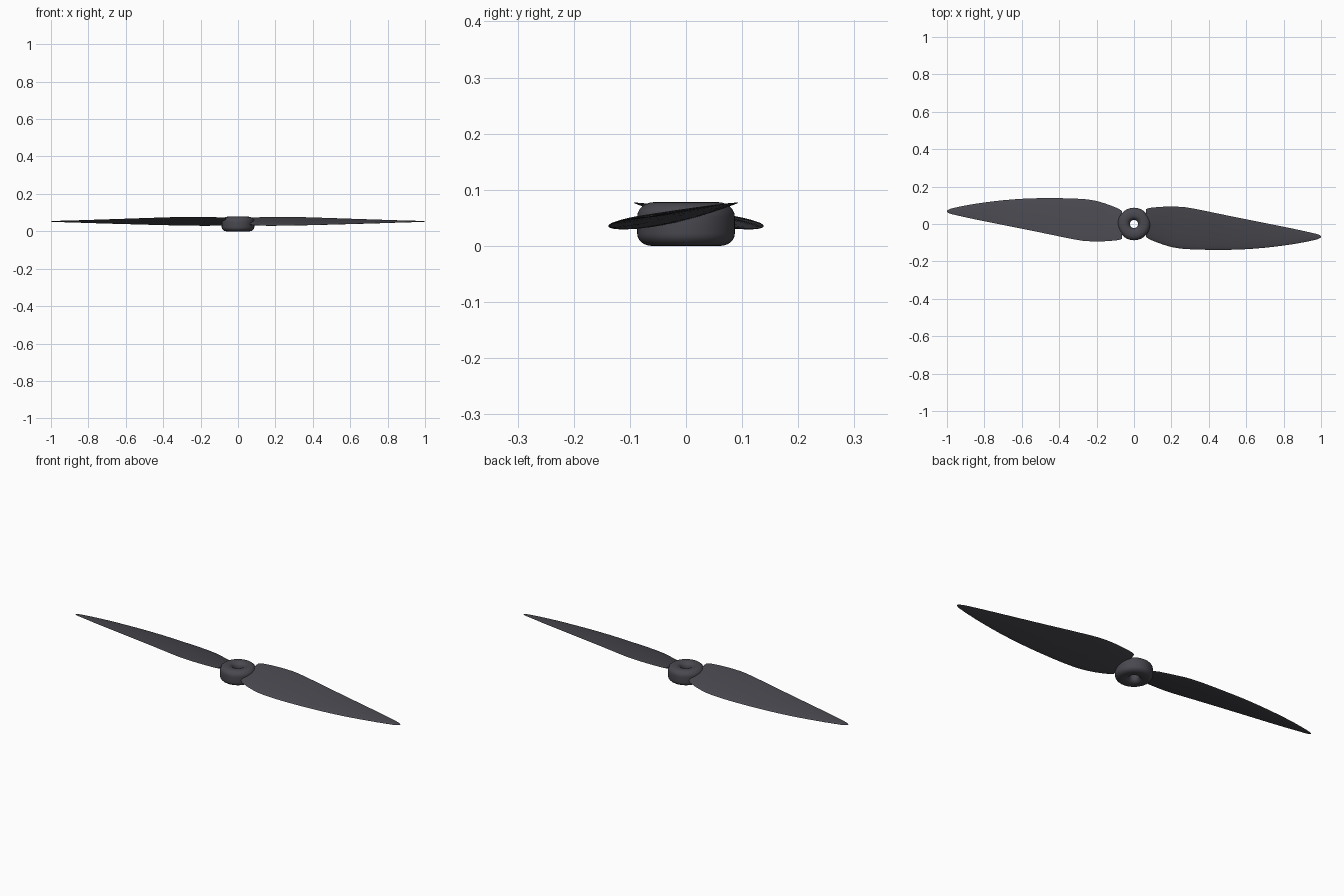
import bpy, bmesh, math
from mathutils import Matrix, Vector

if "Cube" in bpy.data.objects:
    bpy.data.objects.remove(bpy.data.objects["Cube"], do_unlink=True)

charcoal = bpy.data.materials.new("charcoal_plastic")
charcoal.use_nodes = True
COLOUR = (0.065, 0.065, 0.078, 1)
charcoal.diffuse_color = COLOUR
charcoal.node_tree.nodes["Principled BSDF"].inputs["Base Color"].default_value = COLOUR


def finish(bm, name, angle):
    """Turn a bmesh into a smooth shaded object."""
    bmesh.ops.recalc_face_normals(bm, faces=bm.faces)
    mesh = bpy.data.meshes.new(name)
    bm.to_mesh(mesh)
    bm.free()
    mesh.materials.append(charcoal)
    obj = bpy.data.objects.new(name, mesh)
    bpy.context.collection.objects.link(obj)
    bpy.ops.object.select_all(action="DESELECT")
    obj.select_set(True)
    bpy.context.view_layer.objects.active = obj
    bpy.ops.object.shade_smooth_by_angle(angle=math.radians(angle))
    return obj


def bridge(bm, loops, closed):
    """Skin consecutive closed rings of vertices."""
    count = len(loops[0])
    pairs = list(zip(loops, loops[1:]))
    if closed:
        pairs.append((loops[-1], loops[0]))
    for a, b in pairs:
        for i in range(count):
            j = (i + 1) % count
            bm.faces.new((a[i], a[j], b[j], b[i]))


def corner(r, z, size_r, size_z, start, steps=6):
    """Quarter ellipse of the hub profile, turning anticlockwise."""
    angles = [math.radians(start + 90 * i / steps) for i in range(steps + 1)]
    return [(r + size_r * math.cos(a), z + size_z * math.sin(a)) for a in angles]


# Hub: rounded ring with a flared bore
HEIGHT, OUTER, BORE = 0.078, 0.087, 0.022
profile = (corner(OUTER - 0.026, 0.022, 0.026, 0.022, 270)
           + corner(OUTER - 0.03, HEIGHT - 0.026, 0.03, 0.026, 0)
           + corner(BORE + 0.026, HEIGHT - 0.026, 0.026, 0.026, 90)
           + corner(BORE + 0.026, 0.022, 0.026, 0.022, 180))
bm = bmesh.new()
SEGMENTS = 64
rings = []
for i in range(SEGMENTS):
    a = 2 * math.pi * i / SEGMENTS
    rings.append([bm.verts.new((r * math.cos(a), r * math.sin(a), z)) for r, z in profile])
bridge(bm, rings, True)
finish(bm, "hub", 50)

# Blade stations: x, leading y, trailing y, leading z, trailing z, thickness
STATIONS = [
    (0.065, -0.070, 0.080, 0.036, 0.072, 0.018),
    (0.085, -0.083, 0.086, 0.034, 0.074, 0.021),
    (0.15, -0.108, 0.092, 0.031, 0.076, 0.021),
    (0.21, -0.125, 0.093, 0.031, 0.077, 0.021),
    (0.28, -0.134, 0.089, 0.032, 0.077, 0.020),
    (0.40, -0.138, 0.066, 0.034, 0.074, 0.018),
    (0.55, -0.137, 0.035, 0.038, 0.069, 0.015),
    (0.70, -0.127, 0.005, 0.042, 0.064, 0.012),
    (0.85, -0.108, -0.025, 0.047, 0.059, 0.009),
    (0.95, -0.089, -0.047, 0.050, 0.056, 0.007),
    (0.985, -0.080, -0.056, 0.051, 0.054, 0.005),
    (1.0, -0.071, -0.064, 0.052, 0.053, 0.003),
]
CHORD_STEPS = 12


def spline(a, b, c, d, t):
    """Smooth interpolation between stations b and c, uneven spacing."""
    h = c[0] - b[0]
    out = []
    for p, q, r, s in zip(a, b, c, d):
        m0 = (r - p) / max(c[0] - a[0], 1e-6) * h
        m1 = (s - q) / max(d[0] - b[0], 1e-6) * h
        out.append((2*t**3 - 3*t**2 + 1) * q + (t**3 - 2*t**2 + t) * m0
                   + (3*t**2 - 2*t**3) * r + (t**3 - t**2) * m1)
    return out


def airfoil(x, y0, y1, z0, z1, thick):
    """Closed section with round leading edge and thin trailing edge."""
    points = []
    for i in range(2 * CHORD_STEPS):
        a = math.pi * i / CHORD_STEPS
        u = (1 - math.cos(a)) / 2
        half = 0.5 * thick * (1.95 * math.sqrt(u) * (1 - u) ** 0.8 * 0.78 + 0.08 * math.sin(a) ** 2)
        side = 1 if i <= CHORD_STEPS else -1
        points.append(Vector((x, y0 + (y1 - y0) * u, z0 + (z1 - z0) * u + side * half)))
    return points


def build_blade(name, turn):
    sections = []
    last = len(STATIONS) - 1
    for i in range(last):
        near = [STATIONS[min(max(k, 0), last)] for k in range(i - 1, i + 3)]
        sections += [spline(*near, t / 3) for t in range(3)]
    sections.append(STATIONS[-1])
    bm = bmesh.new()
    rings = [[bm.verts.new(p) for p in airfoil(*s)] for s in sections]
    bridge(bm, rings, False)
    bm.faces.new(rings[0])
    bm.faces.new(rings[-1])
    bmesh.ops.transform(bm, matrix=Matrix.Rotation(turn, 4, "Z"), verts=bm.verts)
    finish(bm, name, 45)


# Two blades, half a turn apart
build_blade("left_blade", 0)
build_blade("right_blade", math.pi)
